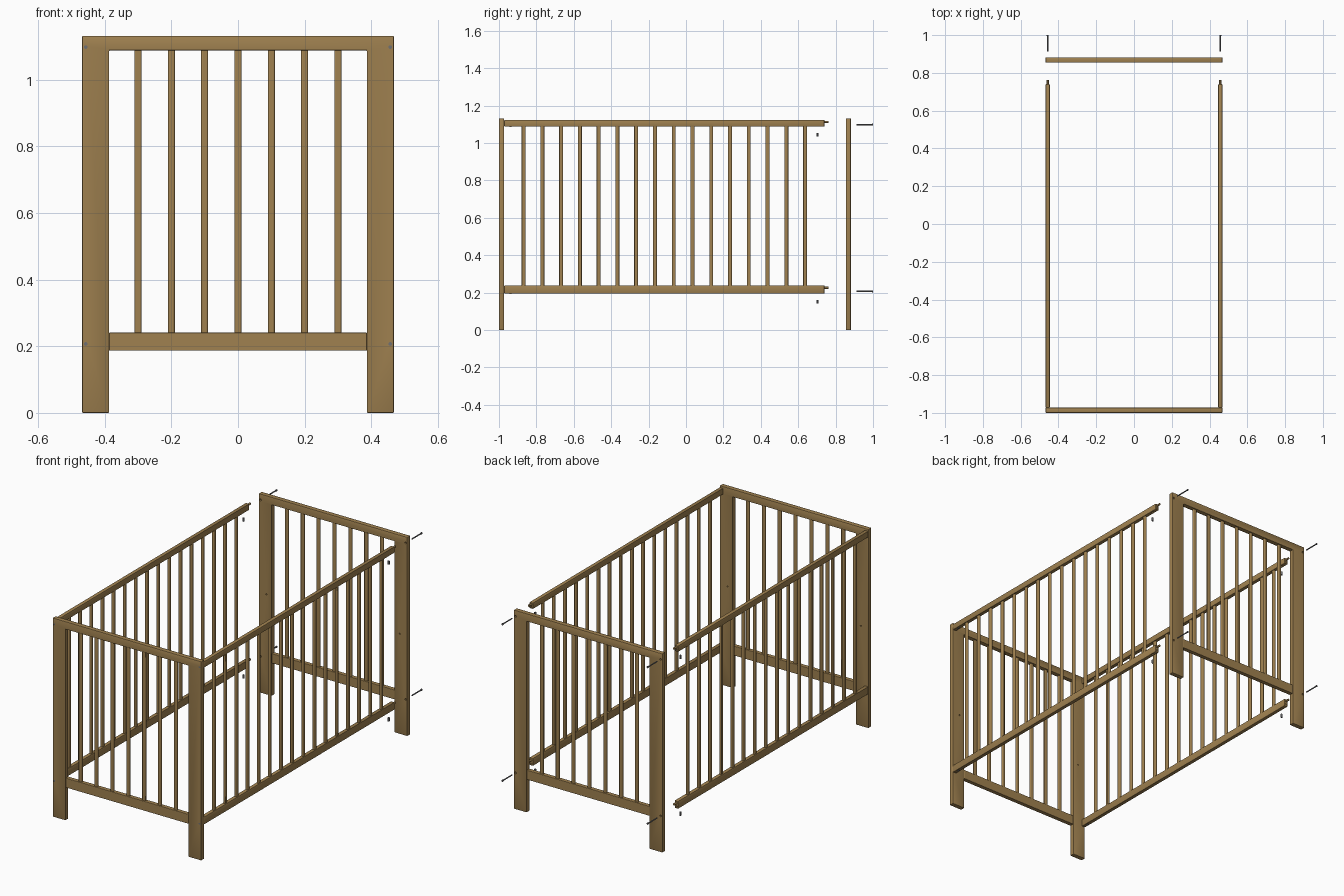
import bpy
import bmesh
from mathutils import Matrix, Vector

cube = bpy.data.objects.get("Cube")
if cube:
    bpy.data.objects.remove(cube, do_unlink=True)


def make_material(name, color):
    mat = bpy.data.materials.new(name)
    mat.use_nodes = True
    mat.diffuse_color = color
    mat.node_tree.nodes["Principled BSDF"].inputs["Base Color"].default_value = color
    return mat


WOOD = make_material("warm wood", (0.35, 0.22, 0.08, 1))
METAL = make_material("grey steel", (0.16, 0.16, 0.17, 1))

TOP, LEG_IN, HALF = 1.132, 0.387, 0.468
SIDE_X = 0.457                      # centre line of both side panels
BOLT_Z = (0.207, 1.098)
DOWEL_Z = (0.226, 1.113)
RAILS = {"lower": (0.195, 0.238), "upper": (1.088, 1.123)}
FRONT_Y, BACK_Y, THICK = -0.986, 0.868, 0.027
RAIL_START, RAIL_END = -0.972, 0.74


def finish(name, bm, mat, bevel=0, segments=2):
    bmesh.ops.recalc_face_normals(bm, faces=bm.faces)
    mesh = bpy.data.meshes.new(name)
    bm.to_mesh(mesh)
    bm.free()
    obj = bpy.data.objects.new(name, mesh)
    bpy.context.collection.objects.link(obj)
    mesh.materials.append(mat)
    if bevel:
        mod = obj.modifiers.new("rounded edges", 'BEVEL')
        mod.width, mod.segments = bevel, segments
    return obj


def add_box(bm, lo, hi):
    lo, hi = Vector(lo), Vector(hi)
    matrix = Matrix.Translation((lo + hi) / 2) @ Matrix.Diagonal((*(hi - lo), 1))
    bmesh.ops.create_cube(bm, size=1, matrix=matrix)


def add_rod(bm, start, end, radius, sides=12):
    start, end = Vector(start), Vector(end)
    axis = end - start
    turn = axis.to_track_quat('Z', 'Y').to_matrix().to_4x4()
    bmesh.ops.create_cone(bm, cap_ends=True, segments=sides, radius1=radius,
                          radius2=radius, depth=axis.length,
                          matrix=Matrix.Translation((start + end) / 2) @ turn)


def box(name, lo, hi, bevel):
    bm = bmesh.new()
    add_box(bm, lo, hi)
    return finish(name, bm, WOOD, bevel)


def smooth(obj):
    bpy.ops.object.select_all(action='DESELECT')
    obj.select_set(True)
    bpy.context.view_layer.objects.active = obj
    bpy.ops.object.shade_smooth_by_angle()


def drill(obj, holes):
    # cut round holes, then discard the drill bodies
    bm = bmesh.new()
    for start, end, radius in holes:
        add_rod(bm, start, end, radius)
    cutter = finish("drill_cutter", bm, WOOD)
    cutter.hide_render = True
    mod = obj.modifiers.new("holes", 'BOOLEAN')
    mod.operation, mod.object, mod.solver = 'DIFFERENCE', cutter, 'EXACT'
    bpy.context.view_layer.objects.active = obj
    for m in list(obj.modifiers):
        bpy.ops.object.modifier_apply(modifier=m.name)
    bpy.data.objects.remove(cutter, do_unlink=True)


def slats(name, places, lo, hi, size):
    bm = bmesh.new()
    for x, y in places:
        add_box(bm, (x - size[0] / 2, y - size[1] / 2, lo),
                (x + size[0] / 2, y + size[1] / 2, hi))
    smooth(finish(name, bm, WOOD, 0.005, 3))


# End panels: legs and top rail as one arch, lower rail, slats
for end, y, inward in (("front", FRONT_Y, 1), ("back", BACK_Y, -1)):
    outline = [(-HALF, 0), (-LEG_IN, 0), (-LEG_IN, RAILS["upper"][0]),
               (LEG_IN, RAILS["upper"][0]), (LEG_IN, 0), (HALF, 0),
               (HALF, TOP), (-HALF, TOP)]
    bm = bmesh.new()
    face = bm.faces.new([bm.verts.new((x, y - THICK / 2, z)) for x, z in outline])
    sweep = bmesh.ops.extrude_face_region(bm, geom=[face])["geom"]
    bmesh.ops.translate(bm, vec=(0, THICK, 0),
                        verts=[v for v in sweep if isinstance(v, bmesh.types.BMVert)])
    frame = finish(end + "_frame", bm, WOOD, 0.003)

    inner = y + inward * THICK
    holes = []
    for side in (-1, 1):
        holes.append(((side * 0.42, y, 0.57), (side * 0.42, inner, 0.57), 0.004))
        for z in BOLT_Z:
            x = side * SIDE_X
            holes.append(((x, y - THICK, z), (x, y + THICK, z), 0.0055))
    drill(frame, holes)
    smooth(frame)

    box(end + "_lower_rail", (-LEG_IN, y - 0.012, 0.187),
        (LEG_IN, y + 0.012, 0.241), 0.002)
    slats(end + "_slats", [(i * 0.1, y) for i in range(-3, 4)],
          0.235, 1.092, (0.021, 0.014))

# Side panels with dowels, bolts and barrel nuts
for side, sign in (("left", 1), ("right", -1)):
    x = sign * SIDE_X
    for level, (lo, hi) in RAILS.items():
        rail = box(f"{side}_{level}_rail", (x - 0.011, RAIL_START, lo),
                   (x + 0.011, RAIL_END, hi), 0.003)
        bolt_z = BOLT_Z[level == "upper"]
        drill(rail, [((x, RAIL_END - 0.05, bolt_z), (x, RAIL_END + 0.01, bolt_z), 0.004),
                     ((x, 0.703, lo - 0.01), (x, 0.703, lo + 0.02), 0.006)])
        smooth(rail)

        bm = bmesh.new()
        dowel_z = DOWEL_Z[level == "upper"]
        add_rod(bm, (x, 0.72, dowel_z), (x, 0.762, dowel_z), 0.006)
        smooth(finish(f"{side}_{level}_dowel", bm, WOOD))

        # loose bolt at the back, seated bolt at the front
        bm = bmesh.new()
        for tip, head in ((0.912, 1.0), (-0.92, -0.999)):
            step = 0.006 if head > tip else -0.006
            add_rod(bm, (x, tip, bolt_z), (x, head - step, bolt_z), 0.0035)
            add_rod(bm, (x, head - step, bolt_z), (x, head, bolt_z), 0.0055)
        smooth(finish(f"{side}_{level}_bolts", bm, METAL))

        bm = bmesh.new()
        for y, bottom in ((0.703, lo - 0.054), (-0.938, lo - 0.003)):
            add_rod(bm, (x, y, bottom), (x, y, bottom + 0.02), 0.0055)
        smooth(finish(f"{side}_{level}_barrel_nuts", bm, METAL))

    slats(side + "_slats", [(x, -0.868 + i * 0.1003) for i in range(16)],
          0.234, 1.092, (0.014, 0.021))
